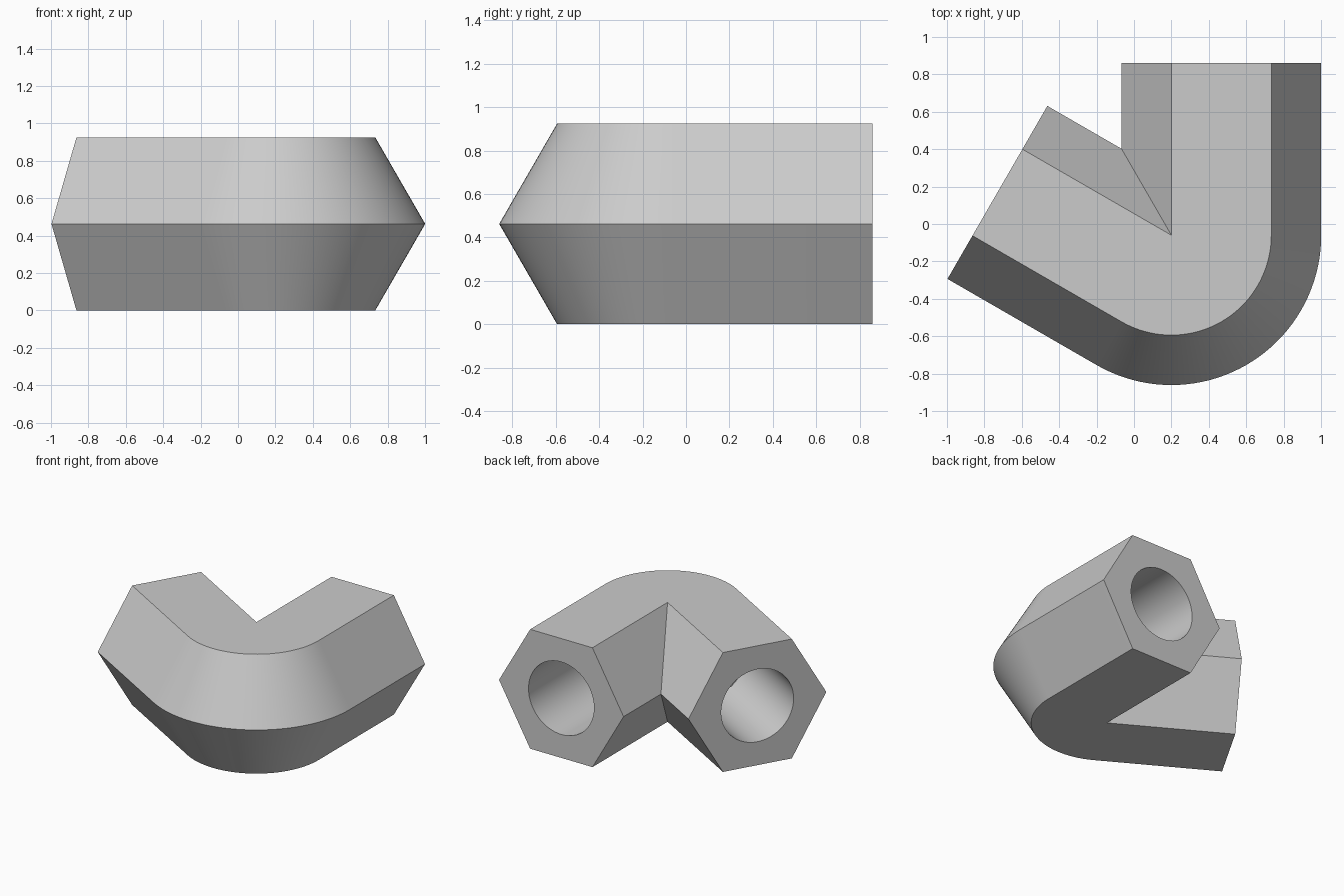
import bpy, bmesh, math
from mathutils import Vector, Matrix

cube = bpy.data.objects.get("Cube")
if cube:
    bpy.data.objects.remove(cube, do_unlink=True)

R = 0.534                        # hexagon corner radius
H = R * math.sqrt(3) / 2         # half the height across flats
ARM = 0.92                       # straight arm length
BORE, DEPTH = 0.281, 0.8         # socket radius and depth
BEND = math.radians(120)
STEPS = 40
PIVOT = Vector((0.2, -0.06, 0))

grey = bpy.data.materials.new("plain grey")
grey.use_nodes = True
colour = (0.6, 0.6, 0.6, 1)
grey.diffuse_color = colour
grey.node_tree.nodes["Principled BSDF"].inputs["Base Color"].default_value = colour

# Hexagon section: distance out from the pivot, height
section = [(1.5 * R, H), (R, 2 * H), (0, 2 * H), (-R / 2, H), (0, 0), (R, 0)]


def radial(angle):
    return Vector((math.cos(angle), math.sin(angle), 0))


# Both inner ridges meet at this point
mitre = PIVOT + radial(math.radians(120)) * R


def ring(angle, arm=None):
    """Section points on the bend, or at the open end of an arm."""
    points = []
    for u, z in section:
        if arm:
            p = PIVOT + radial(angle) * u + arm * ARM
        else:
            p = mitre.copy() if u < 0 else PIVOT + radial(angle) * u
        p.z = z
        points.append(p)
    return points


arm_dirs = [Vector((0, 1, 0)), radial(math.radians(150))]
rings = [ring(0, arm_dirs[0])]
rings += [ring(-BEND * i / STEPS) for i in range(STEPS + 1)]
rings.append(ring(-BEND, arm_dirs[1]))

# Hexagonal elbow body, sharing the points that coincide at the pivot
bm = bmesh.new()
cache = {}


def vert(p):
    key = tuple(round(c, 5) for c in p)
    if key not in cache:
        cache[key] = bm.verts.new(p)
    return cache[key]


for a, b in zip(rings, rings[1:]):
    for i in range(6):
        j = (i + 1) % 6
        corners = list(dict.fromkeys(vert(p) for p in (a[i], a[j], b[j], b[i])))
        if len(corners) > 2:
            bm.faces.new(corners)
for end in (rings[0], rings[-1]):
    bm.faces.new([vert(p) for p in end])
bmesh.ops.recalc_face_normals(bm, faces=bm.faces[:])
mesh = bpy.data.meshes.new("elbow_connector")
bm.to_mesh(mesh)
bm.free()
mesh.materials.append(grey)
body = bpy.data.objects.new("elbow_connector", mesh)
bpy.context.collection.objects.link(body)
bpy.context.view_layer.objects.active = body
body.select_set(True)

# Round socket in each arm
for angle, arm in zip((0, -BEND), arm_dirs):
    centre = PIVOT + radial(angle) * R / 2 + arm * ARM + Vector((0, 0, H))
    bm = bmesh.new()
    turn = Matrix.Translation(centre) @ arm.to_track_quat('Z', 'Y').to_matrix().to_4x4()
    bmesh.ops.create_cone(bm, cap_ends=True, segments=64, radius1=BORE,
                          radius2=BORE, depth=2 * DEPTH, matrix=turn)
    cut_mesh = bpy.data.meshes.new("socket_cutter")
    bm.to_mesh(cut_mesh)
    bm.free()
    cut_mesh.materials.append(grey)
    cutter = bpy.data.objects.new("socket_cutter", cut_mesh)
    cutter.hide_render = True
    bpy.context.collection.objects.link(cutter)
    mod = body.modifiers.new("socket", 'BOOLEAN')
    mod.operation = 'DIFFERENCE'
    mod.solver = 'EXACT'
    mod.object = cutter
    bpy.ops.object.modifier_apply(modifier=mod.name)
    bpy.data.objects.remove(cutter, do_unlink=True)

bpy.ops.object.shade_smooth_by_angle(angle=math.radians(30))
